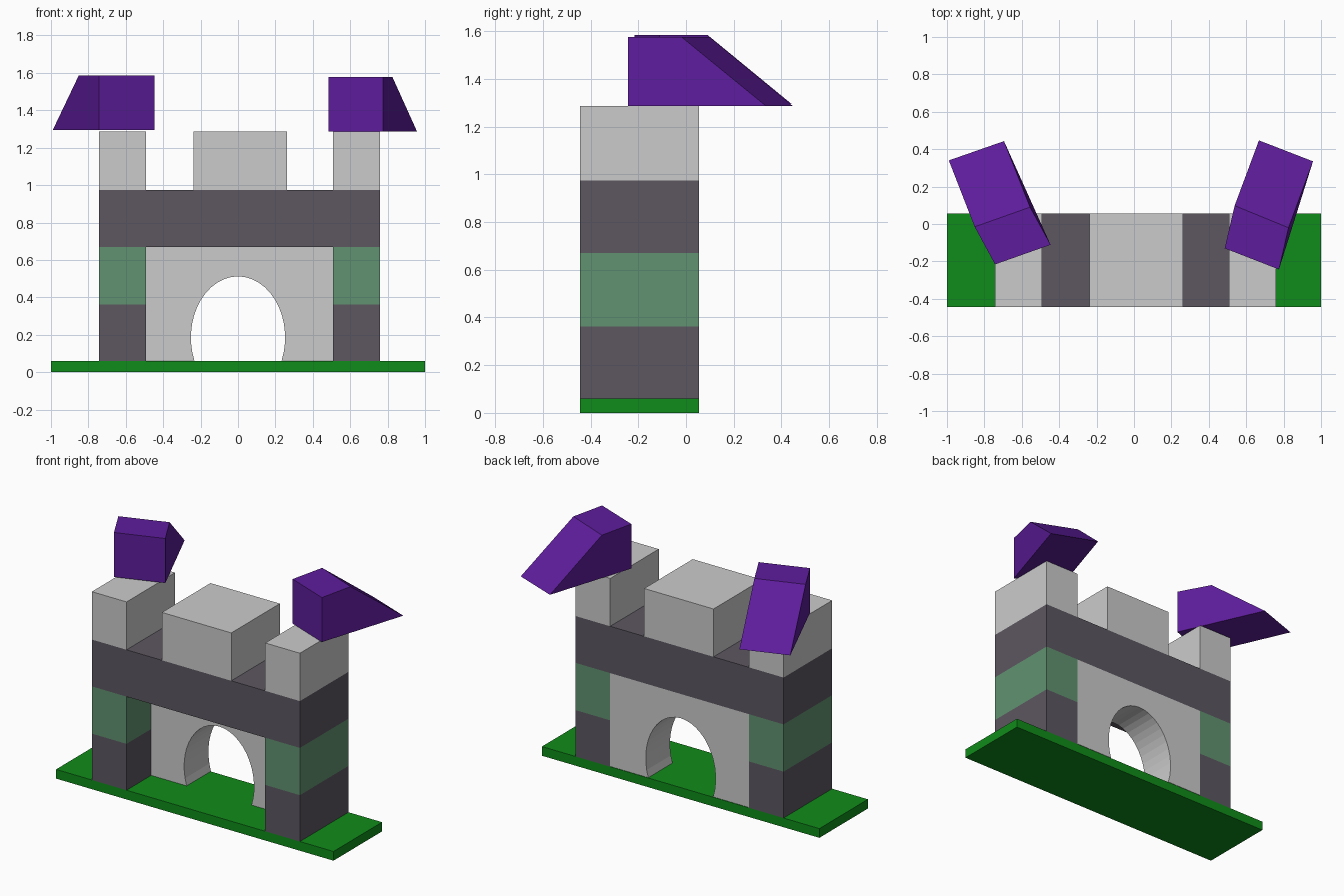
import bpy, bmesh, math
from mathutils import Vector

if "Cube" in bpy.data.objects:
    bpy.data.objects.remove(bpy.data.objects["Cube"])


def material(name, rgb):
    m = bpy.data.materials.new(name)
    m.diffuse_color = (*rgb, 1)
    m.use_nodes = True
    m.node_tree.nodes["Principled BSDF"].inputs["Base Color"].default_value = m.diffuse_color
    return m


GREEN = material("grass_green", (0.005, 0.26, 0.01))
DARK = material("dark_stone", (0.11, 0.095, 0.12))
SAGE = material("sage_green", (0.12, 0.29, 0.165))
PURPLE = material("purple", (0.11, 0.012, 0.33))
Y0, Y1 = -0.445, 0.055


def finish(name, bm, mat):
    bmesh.ops.recalc_face_normals(bm, faces=bm.faces)
    me = bpy.data.meshes.new(name)
    bm.to_mesh(me)
    bm.free()
    ob = bpy.data.objects.new(name, me)
    bpy.context.collection.objects.link(ob)
    if mat:
        me.materials.append(mat)
    return ob


def prism(name, profile, y0, y1, mat=None):
    """Extrude an (x, z) outline from y0 to y1."""
    bm = bmesh.new()
    face = bm.faces.new([bm.verts.new((x, y0, z)) for x, z in profile])
    out = bmesh.ops.extrude_face_region(bm, geom=[face])["geom"]
    bmesh.ops.translate(bm, vec=(0, y1 - y0, 0),
                        verts=[v for v in out if isinstance(v, bmesh.types.BMVert)])
    return finish(name, bm, mat)


def block(name, x0, x1, z0, z1, mat=None):
    return prism(name, [(x0, z0), (x1, z0), (x1, z1), (x0, z1)], Y0, Y1, mat)


def roof(name, front, top_back, low_back, z0, z1):
    """Wedge: upright front, short flat top, long slope down to the back."""
    bm = bmesh.new()
    sides = []
    for f, t, b in zip(front, top_back, low_back):
        sides.append([bm.verts.new((*p, z)) for p, z in
                      ((f, z0), (f, z1), (t, z1), (b, z0))])
    a, b = sides
    bm.faces.new(a)
    bm.faces.new(b[::-1])
    for i in range(4):
        j = (i + 1) % 4
        bm.faces.new((a[i], b[i], b[j], a[j]))
    return finish(name, bm, PURPLE)


# Ground plate
block("base_plate", -1, 1, 0, 0.06, GREEN)

# Pillars, two tones, with a battlement over each
for side, x in (("left", -0.742), ("right", 0.508)):
    block(side + "_pillar_lower", x, x + 0.25, 0.06, 0.362, DARK)
    block(side + "_pillar_upper", x, x + 0.25, 0.362, 0.67, SAGE)
    block(side + "_battlement", x, x + 0.25, 0.975, 1.287)

# Gateway wall, set back, with an elliptical opening
zb, zc, rx, rz, n = 0.062, 0.185, 0.252, 0.327, 26
start = math.asin((zc - zb) / rz)
opening = [(rx * math.cos(a), zc + rz * math.sin(a)) for a in
           (math.pi + start - i * (math.pi + 2 * start) / n for i in range(n + 1))]
prism("arch_wall", [(-0.492, zb)] + opening + [(0.508, zb), (0.508, 0.67), (-0.492, 0.67)],
      -0.195, Y1)

# Lintel and middle battlement
block("lintel", -0.742, 0.758, 0.67, 0.975, DARK)
block("middle_battlement", -0.237, 0.263, 0.975, 1.287)

# Twisted wedge roofs
roof("left_roof", [(-0.743, -0.216), (-0.446, -0.111)],
     [(-0.852, -0.015), (-0.556, 0.09)], [(-0.99, 0.34), (-0.695, 0.443)], 1.295, 1.585)
roof("right_roof", [(0.485, -0.13), (0.775, -0.243)],
     [(0.538, 0.098), (0.826, -0.02)], [(0.668, 0.447), (0.957, 0.335)], 1.287, 1.577)
